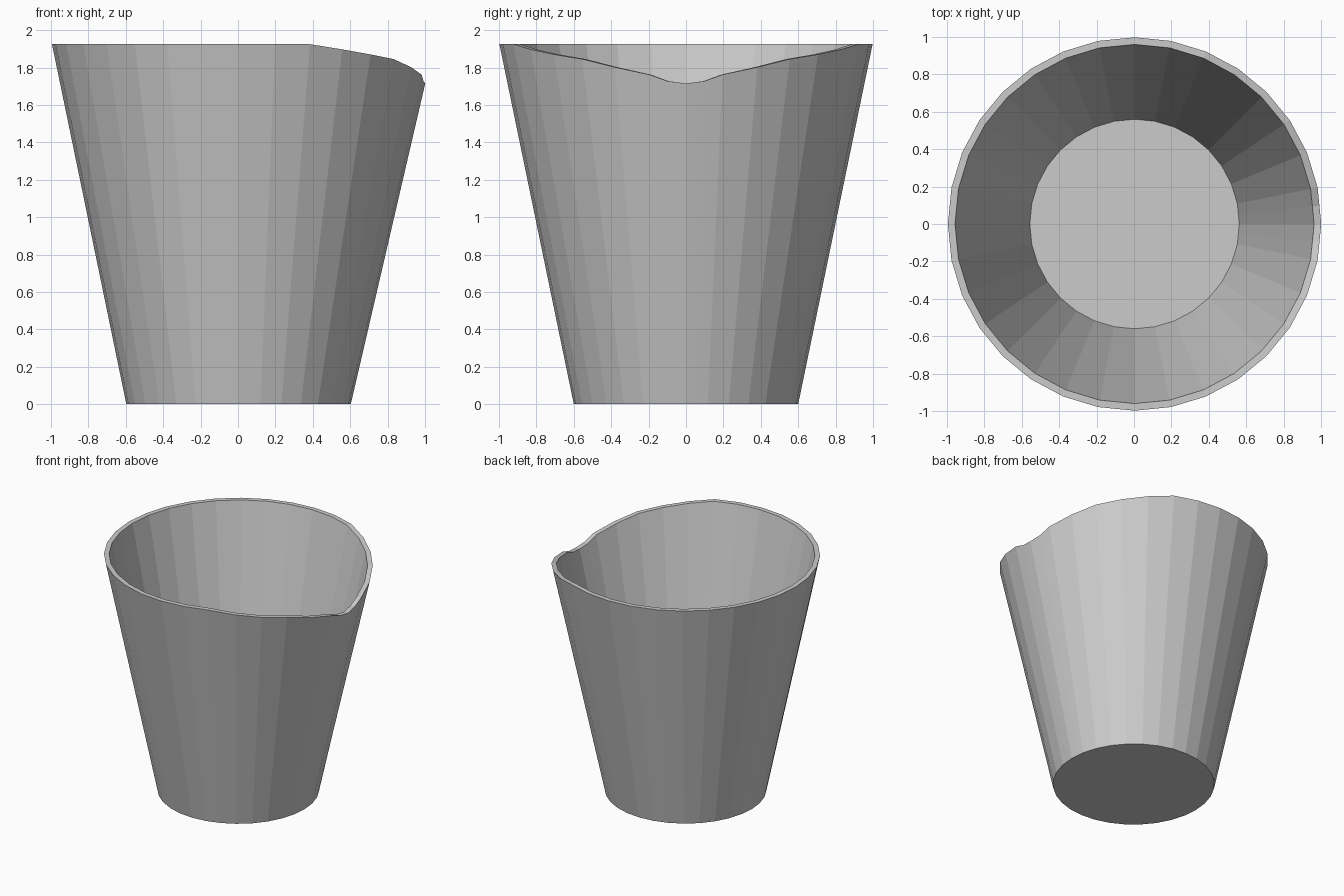
import bpy, bmesh, math

if "Cube" in bpy.data.objects:
    bpy.data.objects.remove(bpy.data.objects["Cube"])

SIDES = 32
STEP = 2 * math.pi / SIDES
TOP = 1.927
CX = 0.003
# Rim height by distance (in facets) from the spout on +x; beyond that the rim is level
DIP = {0: 1.715, 0.5: 1.727, 1: 1.762, 2: 1.802, 3: 1.845, 4: 1.87, 5: 1.897, 6: 1.925}

# Facet positions, with one extra point each side of the spout
slots = sorted([i - SIDES // 2 for i in range(SIDES)] + [-0.5, 0.5])

bm = bmesh.new()


def ring(radius, height):
    verts = []
    for s in slots:
        r = radius
        if abs(s) == 0.5:  # keep the extra points on the flat facet
            r *= math.cos(STEP / 2)
        a = s * STEP
        verts.append(bm.verts.new((CX + r * math.cos(a), r * math.sin(a), height(abs(s)))))
    return verts


def rim(s):
    return DIP.get(s, TOP)


# Outer base, outer rim, inner rim, inner floor
loops = [
    ring(0.60, lambda s: 0.0),
    ring(0.998, rim),
    ring(0.96, rim),
    ring(0.56, lambda s: 0.03),
]
n = len(slots)
for lo, hi in zip(loops, loops[1:]):
    for i in range(n):
        j = (i + 1) % n
        bm.faces.new((lo[i], lo[j], hi[j], hi[i]))

# Underside and inside floor
bm.faces.new(loops[0][::-1])
bm.faces.new(loops[-1])
bmesh.ops.recalc_face_normals(bm, faces=bm.faces[:])

mesh = bpy.data.meshes.new("tapered_cup")
bm.to_mesh(mesh)
bm.free()
cup = bpy.data.objects.new("tapered_cup", mesh)
bpy.context.collection.objects.link(cup)
